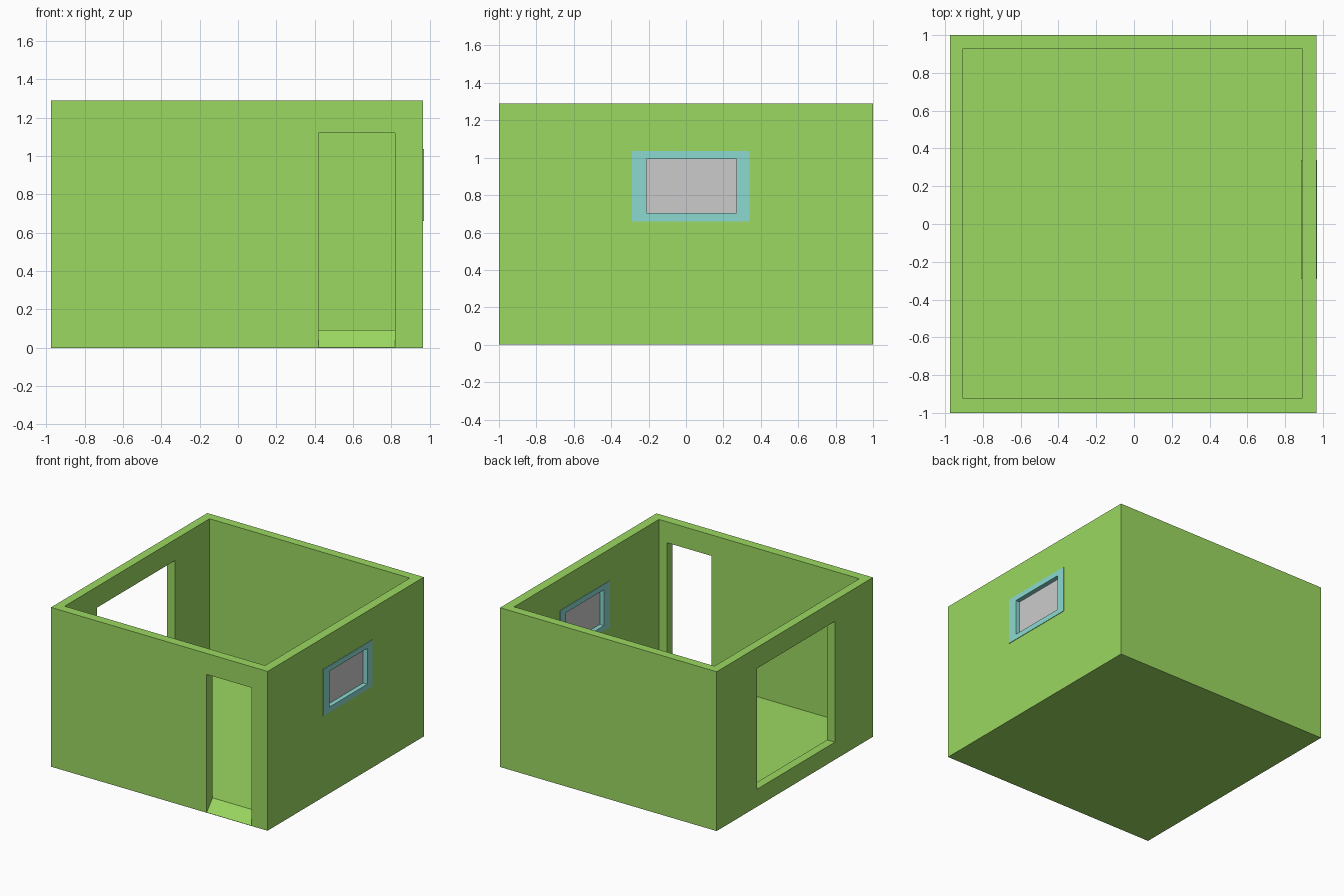
import bpy, bmesh

if "Cube" in bpy.data.objects:
    bpy.data.objects.remove(bpy.data.objects["Cube"])

def material(name, color):
    m = bpy.data.materials.new(name)
    m.diffuse_color = color
    m.use_nodes = True
    m.node_tree.nodes["Principled BSDF"].inputs["Base Color"].default_value = m.diffuse_color
    return m

GREEN = material("wall_green", (0.33, 0.69, 0.12, 1))
AQUA = material("frame_aqua", (0.26, 0.70, 0.64, 1))

def prism(name, profile, x0, x1, mat=None):
    """Extrude a closed (y, z) profile from x0 to x1."""
    bm = bmesh.new()
    face = bm.faces.new([bm.verts.new((x0, y, z)) for y, z in profile])
    ext = bmesh.ops.extrude_face_region(bm, geom=[face])["geom"]
    bmesh.ops.translate(bm, vec=(x1 - x0, 0, 0),
                        verts=[v for v in ext if isinstance(v, bmesh.types.BMVert)])
    bmesh.ops.recalc_face_normals(bm, faces=bm.faces[:])
    me = bpy.data.meshes.new(name)
    bm.to_mesh(me)
    bm.free()
    ob = bpy.data.objects.new(name, me)
    bpy.context.collection.objects.link(ob)
    if mat:
        me.materials.append(mat)
    return ob

def box(name, x, y, z, mat=None):
    rect = [(y[0], z[0]), (y[1], z[0]), (y[1], z[1]), (y[0], z[1])]
    return prism(name, rect, x[0], x[1], mat)

def cut(target, cutters):
    """Subtract the cutters, bake the result and remove the helpers."""
    bpy.context.view_layer.objects.active = target
    for c in cutters:
        c.hide_render = True
        mod = target.modifiers.new("cut", "BOOLEAN")
        mod.operation, mod.solver, mod.object = "DIFFERENCE", "EXACT", c
        bpy.ops.object.modifier_apply(modifier=mod.name)
        bpy.data.objects.remove(c)

WIN_Y, WIN_Z = (-0.29, 0.34), (0.66, 1.036)
PANE_Y, PANE_Z = (-0.212, 0.27), (0.703, 0.993)

# room shell: open-topped box with doorway, large opening and window hole
room = box("room_walls", (-0.975, 0.965), (-1, 1), (0, 1.29), GREEN)
# doorway sill is a ramp rising from the ground to the floor
door_profile = [(-1.1, -0.118), (-0.9, 0.122), (-0.9, 1.12), (-1.1, 1.12)]
cut(room, [
    box("cavity", (-0.905, 0.89), (-0.925, 0.928), (0.09, 1.5)),
    prism("door_cut", door_profile, 0.42, 0.82),
    box("side_opening_cut", (-1.1, -0.8), (-0.513, 0.487), (0.142, 1.12)),
    box("window_cut", (0.8, 1.1), WIN_Y, WIN_Z),
])

# window frame, standing slightly proud of the wall on both sides
frame = box("window_frame", (0.885, 0.969), WIN_Y, WIN_Z, AQUA)
cut(frame, [box("frame_cut", (0.8, 1.1), PANE_Y, PANE_Z)])

# window pane, recessed in the middle of the frame
box("window_pane", (0.921, 0.933), PANE_Y, PANE_Z)
